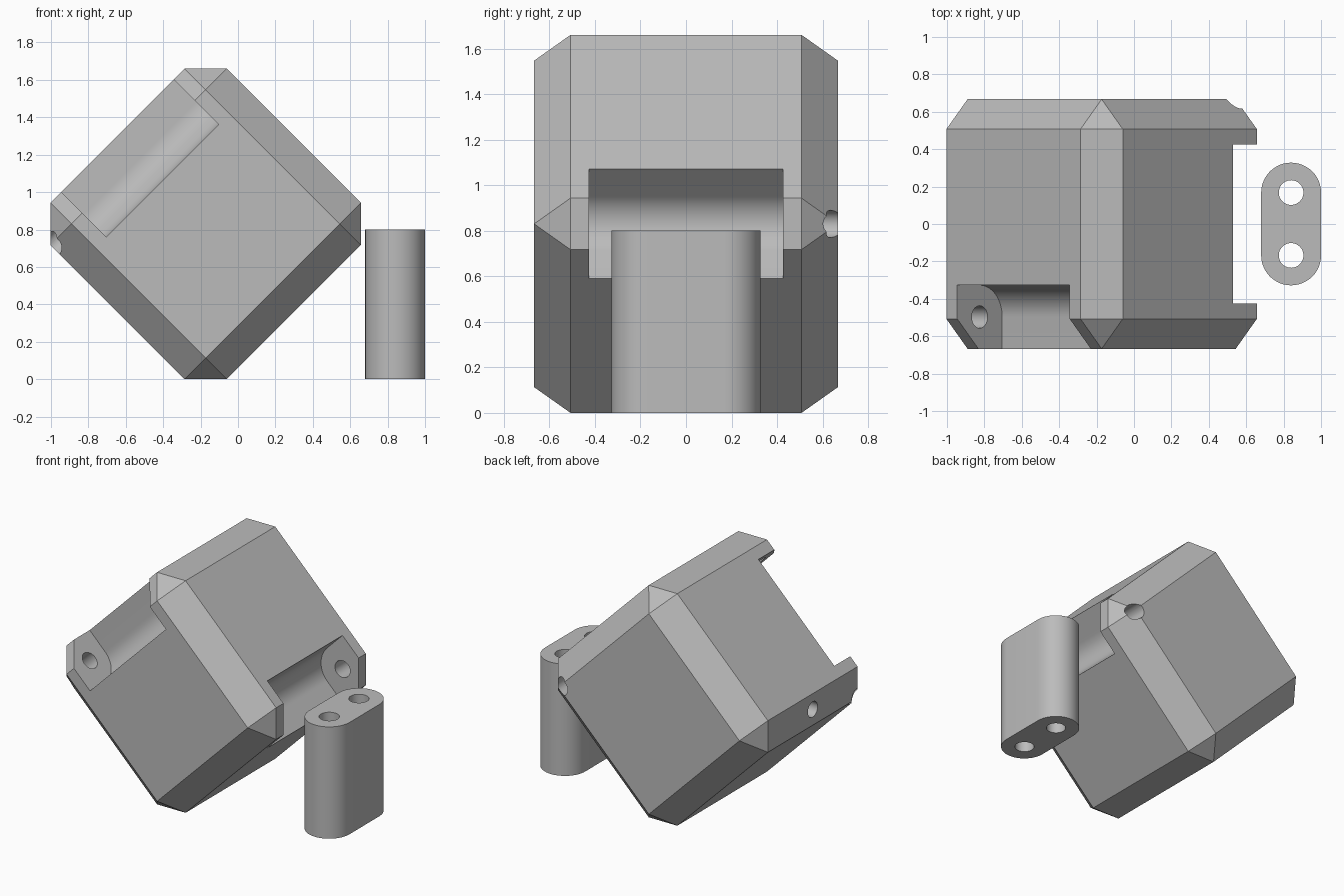
import bpy, bmesh
from math import cos, sin, pi, radians
from mathutils import Matrix, Vector

if "Cube" in bpy.data.objects:
    bpy.data.objects.remove(bpy.data.objects["Cube"], do_unlink=True)

HALF, CHAMFER = 0.667, 0.16      # block half size and edge chamfer
SLOT_R, SLOT_LEN = 0.17, 0.85    # rounded slot
PIN_R = 0.06
AXIS = HALF - SLOT_R             # slot axis, measured from the block centre

grey = bpy.data.materials.new("plain grey")
grey.use_nodes = True
grey.diffuse_color = (0.5, 0.5, 0.5, 1)
grey.node_tree.nodes["Principled BSDF"].inputs["Base Color"].default_value = (0.5, 0.5, 0.5, 1)


def make(name, bm):
    bmesh.ops.recalc_face_normals(bm, faces=bm.faces)
    mesh = bpy.data.meshes.new(name)
    bm.to_mesh(mesh)
    bm.free()
    mesh.materials.append(grey)
    obj = bpy.data.objects.new(name, mesh)
    bpy.context.collection.objects.link(obj)
    return obj


def prism(name, points, low, high, frame=Matrix()):
    """Extrude a flat outline from low to high along the third axis of frame."""
    bm = bmesh.new()
    face = bm.faces.new([bm.verts.new((x, y, low)) for x, y in points])
    top = bmesh.ops.extrude_face_region(bm, geom=[face])["geom"]
    verts = [v for v in top if isinstance(v, bmesh.types.BMVert)]
    bmesh.ops.translate(bm, vec=(0, 0, high - low), verts=verts)
    bm.transform(frame)
    return make(name, bm)


def arc(cx, cy, r, start, end, steps=24):
    angles = [radians(start + (end - start) * i / steps) for i in range(steps + 1)]
    return [(cx + r * cos(a), cy + r * sin(a)) for a in angles]


def circle(cx, cy, r):
    return arc(cx, cy, r, 0, 360, 40)[:-1]


def frame_from(a, b):
    a, b = Vector(a), Vector(b)
    return Matrix((a, b, a.cross(b))).transposed().to_4x4()


def carve(obj, cutters):
    bpy.context.view_layer.objects.active = obj
    for cutter in cutters:
        mod = obj.modifiers.new("cut", "BOOLEAN")
        mod.operation, mod.solver, mod.object = "DIFFERENCE", "EXACT", cutter
        bpy.ops.object.modifier_apply(modifier=mod.name)
        bpy.data.objects.remove(cutter, do_unlink=True)
    bpy.ops.object.select_all(action="DESELECT")
    obj.select_set(True)
    bpy.ops.object.shade_smooth_by_angle(angle=radians(30))


def slot_cutters(a, b, pin_low, pin_high):
    """Round-bottomed slot on the edge between faces a and b, with its pin hole."""
    frame = frame_from(a, b)
    outline = arc(AXIS, AXIS, SLOT_R, 180, 270) + [(1, AXIS - SLOT_R), (1, 1), (AXIS - SLOT_R, 1)]
    return [prism("slot_cutter", outline, -SLOT_LEN / 2, SLOT_LEN / 2, frame),
            prism("pin_cutter", circle(AXIS, AXIS, PIN_R), pin_low, pin_high, frame)]


# Chamfered block standing on one edge
bm = bmesh.new()
bmesh.ops.create_cube(bm, size=2 * HALF)
bmesh.ops.bevel(bm, geom=bm.edges[:], offset=CHAMFER, segments=1, affect="EDGES")
block = make("chamfered_block", bm)

# Slot on the front upper edge, slot on the left edge
cutters = slot_cutters((0, 0, 1), (0, -1, 0), -1.0, 0.52)
cutters += slot_cutters((1, 0, 0), (0, 0, -1), -0.52, 1.0)
# Cord hole running inward from the middle of the left slot
s = 0.5 ** 0.5
cutters.append(prism("cord_cutter", circle(0, 0, 0.055), 0.2, 0.9,
                     frame_from((0, 1, 0), (-s, 0, -s))))
for cutter in cutters:
    cutter.hide_render = True
carve(block, cutters)
block.location = (-0.173, 0, 0.83)
block.rotation_euler = (0, -pi / 4, 0)

# Separate link: a rounded bar with two pin holes
outline = arc(0, 0.168, 0.16, 0, 180) + arc(0, -0.168, 0.16, 180, 360)
link = prism("hinge_link", outline, 0, 0.8)
holes = [prism("hole_cutter", circle(0, y, 0.066), -0.1, 0.9) for y in (-0.168, 0.168)]
carve(link, holes)
link.location = (0.84, 0, 0)
